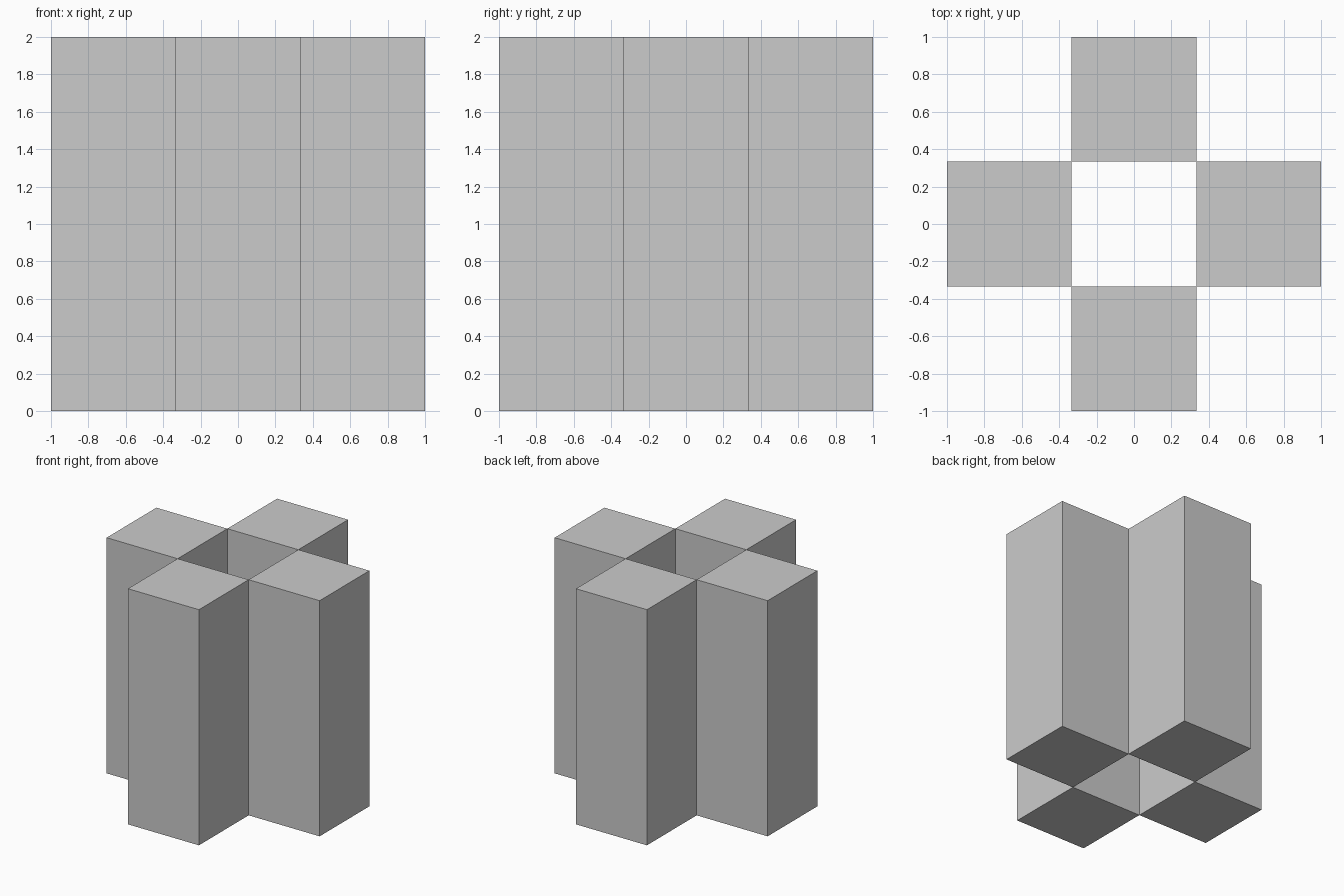
import bpy

if "Cube" in bpy.data.objects:
    bpy.data.objects.remove(bpy.data.objects["Cube"])

SIDE = 2 / 3    # square column width
HEIGHT = 2.0


def column(name, x, y):
    bpy.ops.mesh.primitive_cube_add(size=1, location=(x, y, HEIGHT / 2))
    obj = bpy.context.object
    obj.name = name
    obj.scale = (SIDE, SIDE, HEIGHT)
    bpy.ops.object.transform_apply(location=False, rotation=False, scale=True)


# Four square columns meeting edge to edge around an open square shaft
for name, dx, dy in (("front_column", 0, -1), ("back_column", 0, 1),
                     ("left_column", -1, 0), ("right_column", 1, 0)):
    column(name, dx * SIDE, dy * SIDE)
